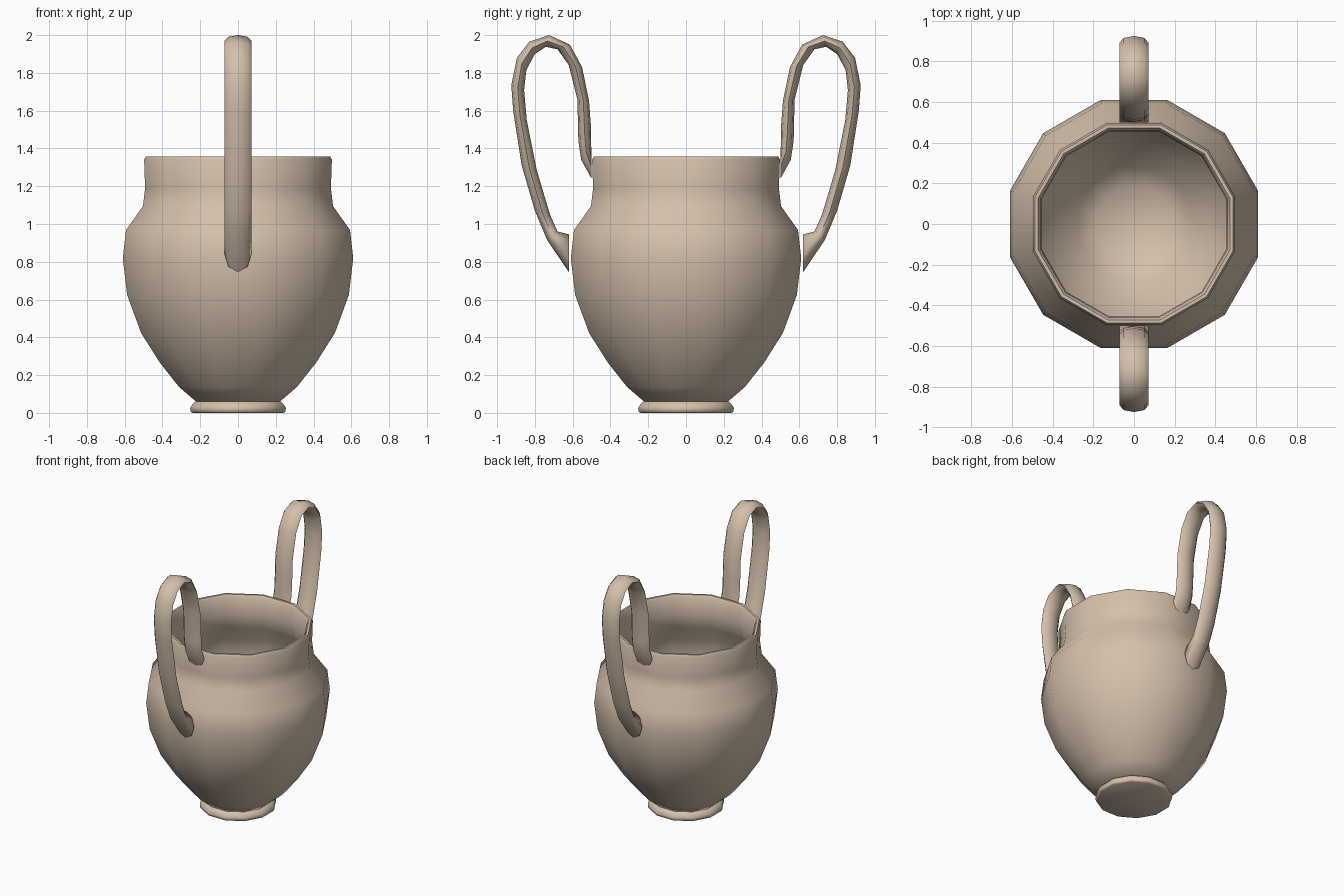
import bpy, bmesh, math

cube = bpy.data.objects.get("Cube")
if cube:
    bpy.data.objects.remove(cube, do_unlink=True)

clay = bpy.data.materials.new("pale_clay")
clay.use_nodes = True
color = (0.66, 0.53, 0.41, 1)
clay.diffuse_color = color
bsdf = clay.node_tree.nodes["Principled BSDF"]
bsdf.inputs["Base Color"].default_value = color
bsdf.inputs["Roughness"].default_value = 0.8


def loft(name, rings, angle):
    """Skin a list of closed rings, cap both ends and smooth the result."""
    bm = bmesh.new()
    loops = [[bm.verts.new(p) for p in ring] for ring in rings]
    n = len(loops[0])
    for a, b in zip(loops, loops[1:]):
        for k in range(n):
            j = (k + 1) % n
            bm.faces.new((a[k], a[j], b[j], b[k]))
    bm.faces.new(loops[0])
    bm.faces.new(loops[-1])
    bmesh.ops.recalc_face_normals(bm, faces=bm.faces)
    mesh = bpy.data.meshes.new(name)
    bm.to_mesh(mesh)
    bm.free()
    mesh.materials.append(clay)
    obj = bpy.data.objects.new(name, mesh)
    bpy.context.collection.objects.link(obj)
    bpy.ops.object.select_all(action="DESELECT")
    obj.select_set(True)
    bpy.context.view_layer.objects.active = obj
    bpy.ops.object.shade_smooth_by_angle(angle=math.radians(angle))
    return obj


def turned(name, profile, sides=12):
    """Turn a profile of (half width across flats, height) about z."""
    rings = []
    for w, z in profile:
        r = w / math.cos(math.pi / sides)
        turns = [(k + 0.5) * math.tau / sides for k in range(sides)]
        rings.append([(r * math.cos(t), r * math.sin(t), z) for t in turns])
    return loft(name, rings, 50)


# Foot ring
turned("foot", [(0.24, 0), (0.25, 0.006), (0.254, 0.027),
                (0.235, 0.053), (0.215, 0.064)])

# Hollow body: outer wall, rim, then inner wall down to the floor
outer = [(0.222, 0.06), (0.312, 0.137), (0.413, 0.265), (0.513, 0.423),
         (0.587, 0.624), (0.61, 0.82), (0.593, 0.968), (0.503, 1.095),
         (0.492, 1.19), (0.497, 1.342)]
rim = [(0.488, 1.358), (0.472, 1.358), (0.46, 1.34)]
inner = [(w - 0.037, z + 0.02) for w, z in reversed(outer[:-1])]
turned("body", outer + rim + inner)

# Handles: strap edges as (y, z) pairs, outer edge and inner edge of the loop
outside = [(0.50, 1.36), (0.502, 1.42), (0.502, 1.5), (0.513, 1.65),
           (0.55, 1.83), (0.615, 1.95), (0.725, 2.0), (0.83, 1.965),
           (0.895, 1.88), (0.925, 1.735), (0.915, 1.6), (0.87, 1.31),
           (0.80, 1.07), (0.735, 0.915), (0.62, 0.745)]
inside = [(0.50, 1.24), (0.555, 1.34), (0.57, 1.44), (0.575, 1.66),
          (0.62, 1.84), (0.68, 1.925), (0.742, 1.938), (0.80, 1.90),
          (0.845, 1.815), (0.857, 1.71), (0.843, 1.55), (0.79, 1.285),
          (0.72, 1.05), (0.68, 0.96), (0.62, 0.945)]


def handle(name, side):
    rings = []
    for (oy, oz), (iy, iz) in zip(outside, inside):
        ring = []
        for k in range(8):
            t = k * math.tau / 8
            c = math.cos(t) / 2
            ring.append((0.072 * math.sin(t),
                         side * ((oy + iy) / 2 + (oy - iy) * c),
                         (oz + iz) / 2 + (oz - iz) * c))
        rings.append(ring)
    return loft(name, rings, 75)


handle("front_handle", -1)
handle("back_handle", 1)
